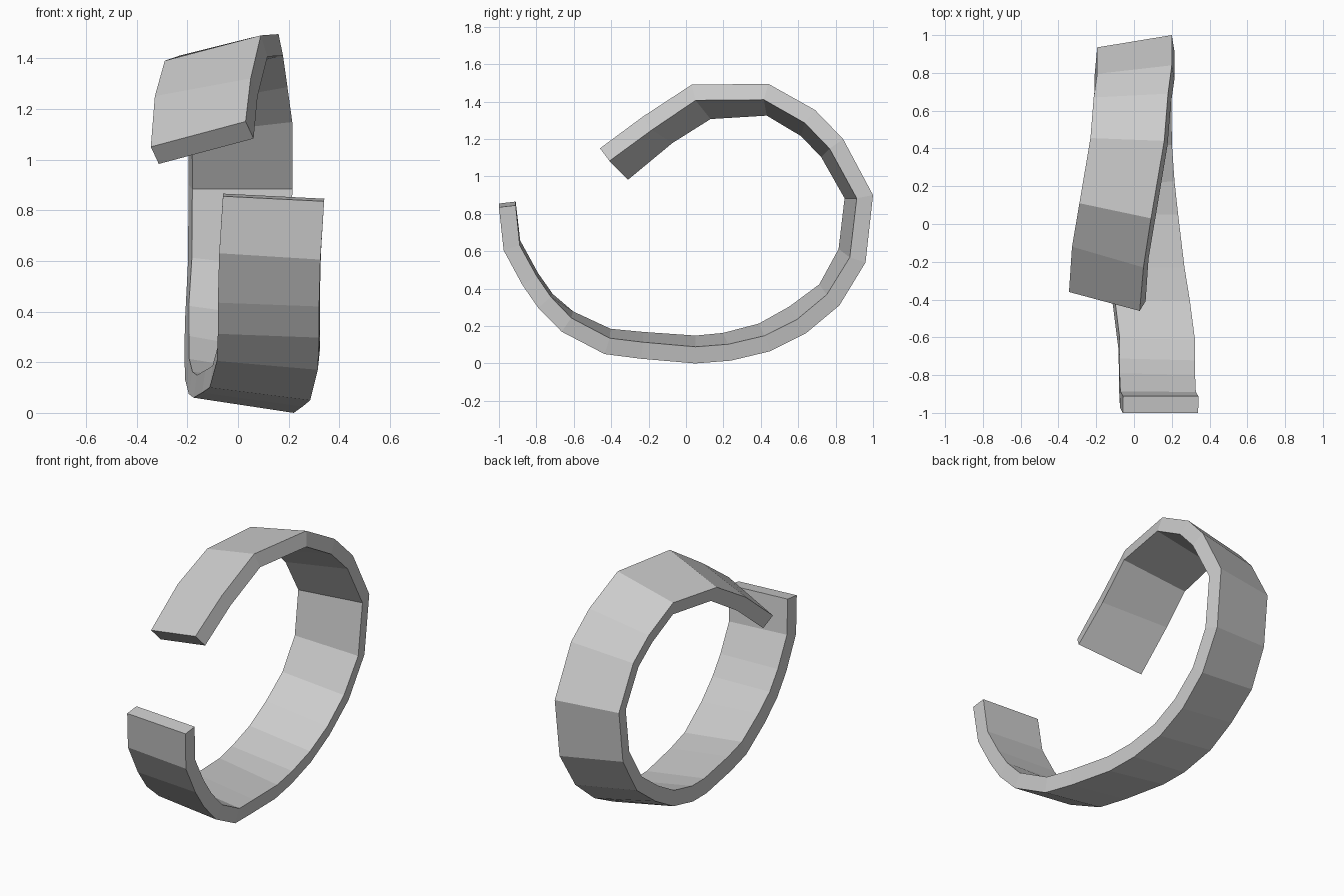
import bpy, bmesh
from mathutils import Vector

if "Cube" in bpy.data.objects:
    bpy.data.objects.remove(bpy.data.objects["Cube"])

WIDTH, THICK = 0.40, 0.09

# Path of the open band: outer right edge (x, y, z), then outer left edge (y, z)
STATIONS = [
    (.34, -1.0, .835, -1.0, .855), (.325, -.975, .605, -.972, .63),
    (.32, -.875, .42, -.867, .435), (.32, -.79, .297, -.78, .312),
    (.315, -.665, .17, -.655, .205), (.285, -.435, .05, -.43, .10),
    (.255, -.24, .025, -.24, .08), (.22, .05, 0, .05, .06),
    (.20, .24, .015, .21, .075), (.185, .45, .065, .42, .13),
    (.18, .64, .16, .60, .23), (.185, .82, .31, .78, .365),
    (.195, .96, .54, .90, .585), (.20, 1.0, .90, .935, .90),
    (.20, .84, 1.20, .795, 1.155), (.18, .69, 1.355, .67, 1.285),
    (.16, .44, 1.495, .455, 1.41), (.09, .03, 1.49, .11, 1.39),
    (.05, -.23, 1.32, -.12, 1.25), (.03, -.46, 1.15, -.36, 1.05),
]

# Outer edges; the left edge lies one band width from the right one
right = [Vector(s[:3]) for s in STATIONS]
left = []
for x, y, z, yl, zl in STATIONS:
    dx = (WIDTH ** 2 - (yl - y) ** 2 - (zl - z) ** 2) ** 0.5
    left.append(Vector((x - dx, yl, zl)))

# One rectangular section per station, thickened inwards
bm = bmesh.new()
rings = []
last = len(STATIONS) - 1
for i in range(last + 1):
    a, b = max(i - 1, 0), min(i + 1, last)
    dirs = [(right[k + 1] + left[k + 1] - right[k] - left[k]).normalized()
            for k in range(a, b)]
    tangent = sum(dirs, Vector())
    inward = (right[i] - left[i]).cross(tangent).normalized() * THICK
    corners = (left[i], right[i], right[i] + inward, left[i] + inward)
    rings.append([bm.verts.new(c) for c in corners])

# Sides and end caps
for p, q in zip(rings, rings[1:]):
    for k in range(4):
        n = (k + 1) % 4
        bm.faces.new((p[k], p[n], q[n], q[k]))
bm.faces.new(rings[0])
bm.faces.new(rings[-1])
bmesh.ops.recalc_face_normals(bm, faces=bm.faces)

mesh = bpy.data.meshes.new("open_band")
bm.to_mesh(mesh)
bm.free()
bpy.context.collection.objects.link(bpy.data.objects.new("open_band", mesh))
